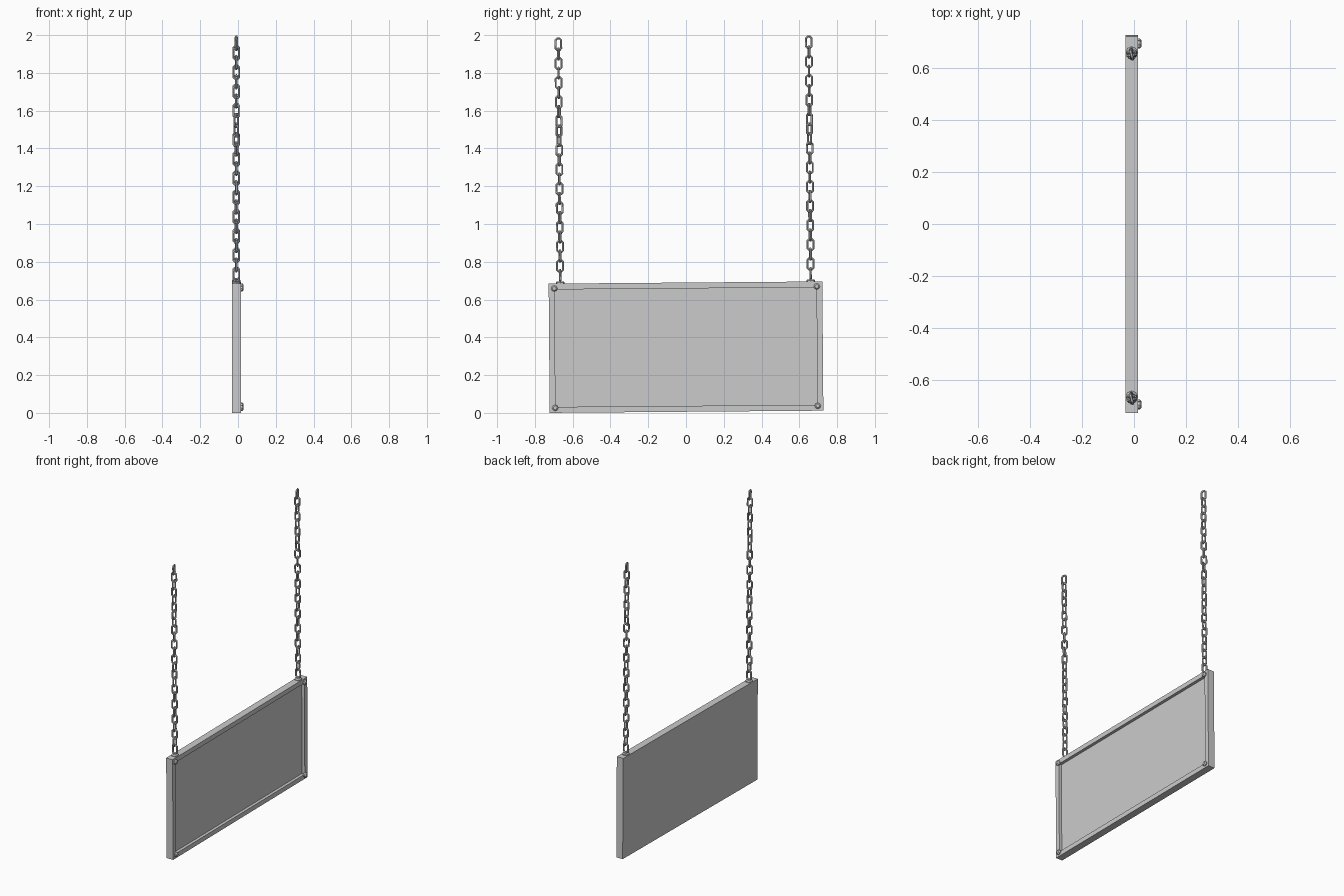
import bpy, bmesh
from math import pi, radians, cos, sin
from mathutils import Matrix, Vector

if "Cube" in bpy.data.objects:
    bpy.data.objects.remove(bpy.data.objects["Cube"])

CZ = 0.348                      # height of the board centre
TILT = Matrix.Translation((0, 0, CZ)) @ Matrix.Rotation(0.008, 4, 'X')
HY, HZ = 0.7245, 0.342          # board half sizes
XB, XF = -0.032, 0.016          # back and face of the board


def finish(bm, name):
    """Tilt the part with the whole sign and turn it into an object."""
    bmesh.ops.transform(bm, matrix=TILT, verts=bm.verts)
    me = bpy.data.meshes.new(name)
    bm.to_mesh(me)
    bm.free()
    ob = bpy.data.objects.new(name, me)
    bpy.context.collection.objects.link(ob)
    return ob


# Board with a recessed panel on the +x side
bm = bmesh.new()
bmesh.ops.create_cube(bm, size=1, matrix=Matrix.Translation(((XB + XF) / 2, 0, 0))
                      @ Matrix.Diagonal((XF - XB, 2 * HY, 2 * HZ, 1)))
face = max(bm.faces, key=lambda f: f.calc_center_median().x)
bmesh.ops.inset_region(bm, faces=[face], thickness=0.044)
inner = bmesh.ops.extrude_face_region(bm, geom=[face])
bmesh.ops.translate(bm, vec=(-0.02, 0, 0),
                    verts=[v for v in inner['geom'] if isinstance(v, bmesh.types.BMVert)])
if face.is_valid:
    bmesh.ops.delete(bm, geom=[face], context='FACES_ONLY')
bmesh.ops.recalc_face_normals(bm, faces=bm.faces)
finish(bm, "sign_board")


def lathe_stack(bm, rings, sides, matrix):
    """Closed turned shape from (radius, height) rings along local z."""
    loops = [[bm.verts.new(matrix @ Vector((r * cos(2 * pi * k / sides),
                                            r * sin(2 * pi * k / sides), h)))
              for k in range(sides)] for r, h in rings]
    for a, b in zip(loops, loops[1:]):
        for k in range(sides):
            j = (k + 1) % sides
            bm.faces.new((a[k], a[j], b[j], b[k]))
    bm.faces.new(loops[0][::-1])
    bm.faces.new(loops[-1])


# Corner bolts
for sy, side in ((-1, "left"), (1, "right")):
    for sz, level in ((-1, "lower"), (1, "upper")):
        bm = bmesh.new()
        m = Matrix.Translation((XF, sy * 0.695, sz * 0.316)) @ Matrix.Rotation(pi / 2, 4, 'Y')
        lathe_stack(bm, [(0.0165, -0.004), (0.0165, 0.007), (0.010, 0.013)], 8, m)
        finish(bm, f"bolt_{level}_{side}")


def add_link(bm, matrix, half_w=0.0155, half_l=0.0295, bar=0.0058, cut=0.008, sides=6):
    """One chain link: a chamfered rectangular loop swept with a small section."""
    w, l, c = half_w, half_l, cut
    path = [(w, -l + c), (w, l - c), (w - c, l), (-w + c, l),
            (-w, l - c), (-w, -l + c), (-w + c, -l), (w - c, -l)]
    n = len(path)
    rings = []
    for i, (x, z) in enumerate(path):
        p = Vector((x, 0, z))
        prev, nxt = path[i - 1], path[(i + 1) % n]
        d1 = Vector((x - prev[0], 0, z - prev[1])).normalized()
        d2 = Vector((nxt[0] - x, 0, nxt[1] - z)).normalized()
        t = (d1 + d2).normalized()
        out = Vector((t.z, 0, -t.x)) / t.dot(d1)
        rings.append([bm.verts.new(matrix @ (p + out * bar * cos(a) + Vector((0, bar * sin(a), 0))))
                      for a in (2 * pi * (k + 0.5) / sides for k in range(sides))])
    for i in range(n):
        a, b = rings[i], rings[(i + 1) % n]
        for k in range(sides):
            j = (k + 1) % sides
            bm.faces.new((a[k], a[j], b[j], b[k]))


def twist(i):
    """Slow extra turn of the chain along its length, in degrees."""
    keys = [(0, 0), (6, 18), (11, 0), (15, 40), (18, 85), (21, 90), (24, 105)]
    for (a, u), (b, v) in zip(keys, keys[1:]):
        if i <= b:
            return u + (v - u) * (i - a) / (b - a)


# Chains and their mounting collars
CX, CY = -0.009, 0.663
for sy, side in ((-1, "left"), (1, "right")):
    bm = bmesh.new()
    lathe_stack(bm, [(0.023, -0.006), (0.023, 0.006), (0.016, 0.012)], 8,
                Matrix.Translation((CX, sy * CY, HZ)))
    finish(bm, f"chain_collar_{side}")
    bm = bmesh.new()
    for i in range(25):
        add_link(bm, Matrix.Translation((CX, sy * CY, 0.733 - CZ + 0.051 * i))
                 @ Matrix.Rotation(radians(90 * i + twist(i)), 4, 'Z'))
    bmesh.ops.recalc_face_normals(bm, faces=bm.faces)
    finish(bm, f"chain_{side}")
